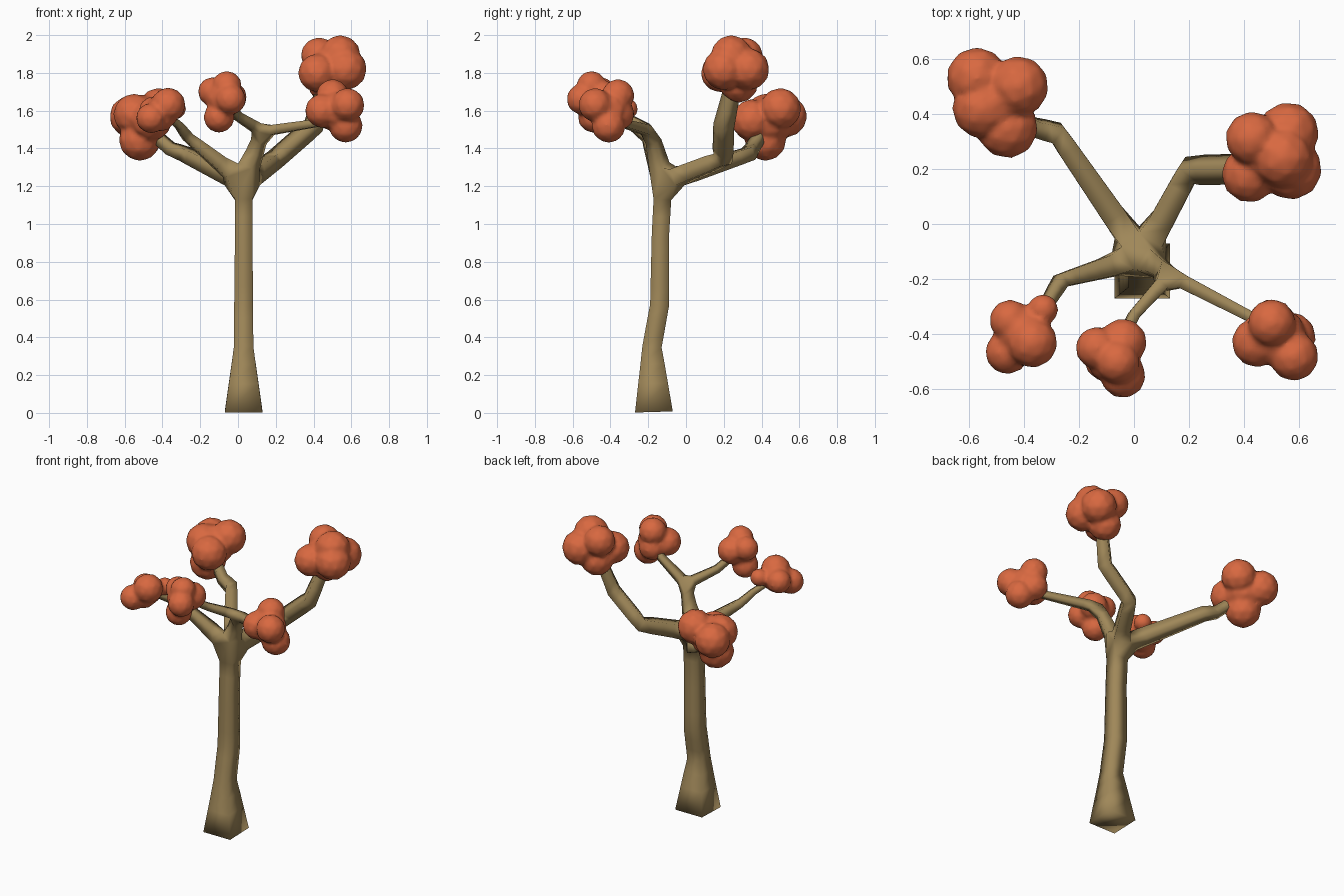
import bpy, bmesh
from mathutils import Matrix, Vector

if "Cube" in bpy.data.objects:
    bpy.data.objects.remove(bpy.data.objects["Cube"])


def material(name, rgb):
    m = bpy.data.materials.new(name)
    m.diffuse_color = (*rgb, 1)
    m.use_nodes = True
    m.node_tree.nodes["Principled BSDF"].inputs["Base Color"].default_value = m.diffuse_color
    return m


bark = material("brown bark", (0.35, 0.245, 0.10))
leaf = material("orange leaves", (0.69, 0.14, 0.052))


def add_object(name, mesh, mat):
    ob = bpy.data.objects.new(name, mesh)
    bpy.context.collection.objects.link(ob)
    mesh.materials.append(mat)
    return ob


# Trunk and branches: one skinned skeleton, each path is (x, y, z, half width)
fork = (0.03, -0.12, 1.22, 0.047)
twig_fork = (0.13, -0.185, 1.49, 0.027)
paths = [
    # trunk, flared at the foot
    [(0.03, -0.17, 0.005, 0.1), (0.03, -0.18, 0.35, 0.051), (0.03, -0.14, 0.57, 0.05),
     (0.03, -0.135, 0.95, 0.046), fork],
    # back left branch
    [fork, (-0.28, 0.33, 1.37, 0.035), (-0.36, 0.35, 1.40, 0.03), (-0.47, 0.41, 1.5, 0.025)],
    # back right branch
    [fork, (0.20, 0.195, 1.345, 0.04), (0.40, 0.20, 1.52, 0.04), (0.48, 0.26, 1.78, 0.03)],
    # front left branch
    [fork, (-0.265, -0.205, 1.46, 0.025), (-0.31, -0.28, 1.52, 0.02), (-0.4, -0.4, 1.6, 0.015)],
    # front right branch, splitting in two
    [fork, twig_fork],
    [twig_fork, (0.0, -0.33, 1.57, 0.02), (-0.06, -0.45, 1.65, 0.018)],
    [twig_fork, (0.42, -0.335, 1.535, 0.02), (0.52, -0.4, 1.58, 0.018)],
]
nodes, edges = [], []
for path in paths:
    for p in path:
        if p not in nodes:
            nodes.append(p)
    edges += [(nodes.index(a), nodes.index(b)) for a, b in zip(path, path[1:])]
mesh = bpy.data.meshes.new("trunk_and_branches")
mesh.from_pydata([n[:3] for n in nodes], edges, [])
trunk = add_object("trunk_and_branches", mesh, bark)
skin = trunk.modifiers.new("Skin", 'SKIN')
skin.use_smooth_shade = True
skin.branch_smoothing = 0.0
for i, (sv, n) in enumerate(zip(mesh.skin_vertices[0].data, nodes)):
    sv.radius = (n[3], n[3])
    sv.use_root = i == 0

# Leaf clusters: clumps of low-poly balls (x, y, z, radius) fused around a core
clusters = {
    "back_left_leaves": [(-0.57, 0.53, 1.57, .113), (-0.42, 0.50, 1.61, .112), (-0.46, 0.35, 1.55, .113),
                         (-0.52, 0.42, 1.445, .113), (-0.55, 0.42, 1.58, .112)],
    "back_right_leaves": [(0.54, 0.24, 1.89, .112), (0.43, 0.31, 1.89, .1), (0.57, 0.20, 1.82, .114),
                          (0.56, 0.33, 1.82, .114), (0.42, 0.18, 1.80, .104), (0.47, 0.28, 1.745, .104)],
    "front_left_leaves": [(-0.45, -0.35, 1.60, .077), (-0.46, -0.465, 1.56, .082), (-0.37, -0.43, 1.63, .094),
                          (-0.33, -0.31, 1.61, .057), (-0.41, -0.42, 1.57, .082)],
    "front_middle_leaves": [(-0.06, -0.50, 1.73, .082), (-0.135, -0.45, 1.70, .079), (-0.04, -0.43, 1.67, .089),
                            (-0.04, -0.55, 1.66, .084), (-0.10, -0.49, 1.565, .084)],
    "front_right_leaves": [(0.50, -0.36, 1.68, .089), (0.58, -0.48, 1.63, .092), (0.445, -0.43, 1.60, .092),
                           (0.57, -0.41, 1.52, .092), (0.50, -0.36, 1.58, .089)],
}
for name, balls in clusters.items():
    centre = sum((Vector(b[:3]) for b in balls), Vector()) / len(balls)
    core = (*centre, 1.2 * sum(b[3] for b in balls) / len(balls))
    bm = bmesh.new()
    for i, (x, y, z, r) in enumerate(balls + [core]):
        turn = Matrix.Rotation(i * 0.7, 4, 'Z')
        bmesh.ops.create_icosphere(bm, subdivisions=2, radius=r,
                                   matrix=Matrix.Translation((x, y, z)) @ turn)
    mesh = bpy.data.meshes.new(name)
    bm.to_mesh(mesh)
    bm.free()
    ob = add_object(name, mesh, leaf)
    fuse = ob.modifiers.new("Fuse", 'REMESH')
    fuse.mode = 'VOXEL'
    fuse.voxel_size = 0.012
    fuse.use_smooth_shade = True
    soften = ob.modifiers.new("Soften", 'SMOOTH')
    soften.factor = 0.5
    soften.iterations = 4
